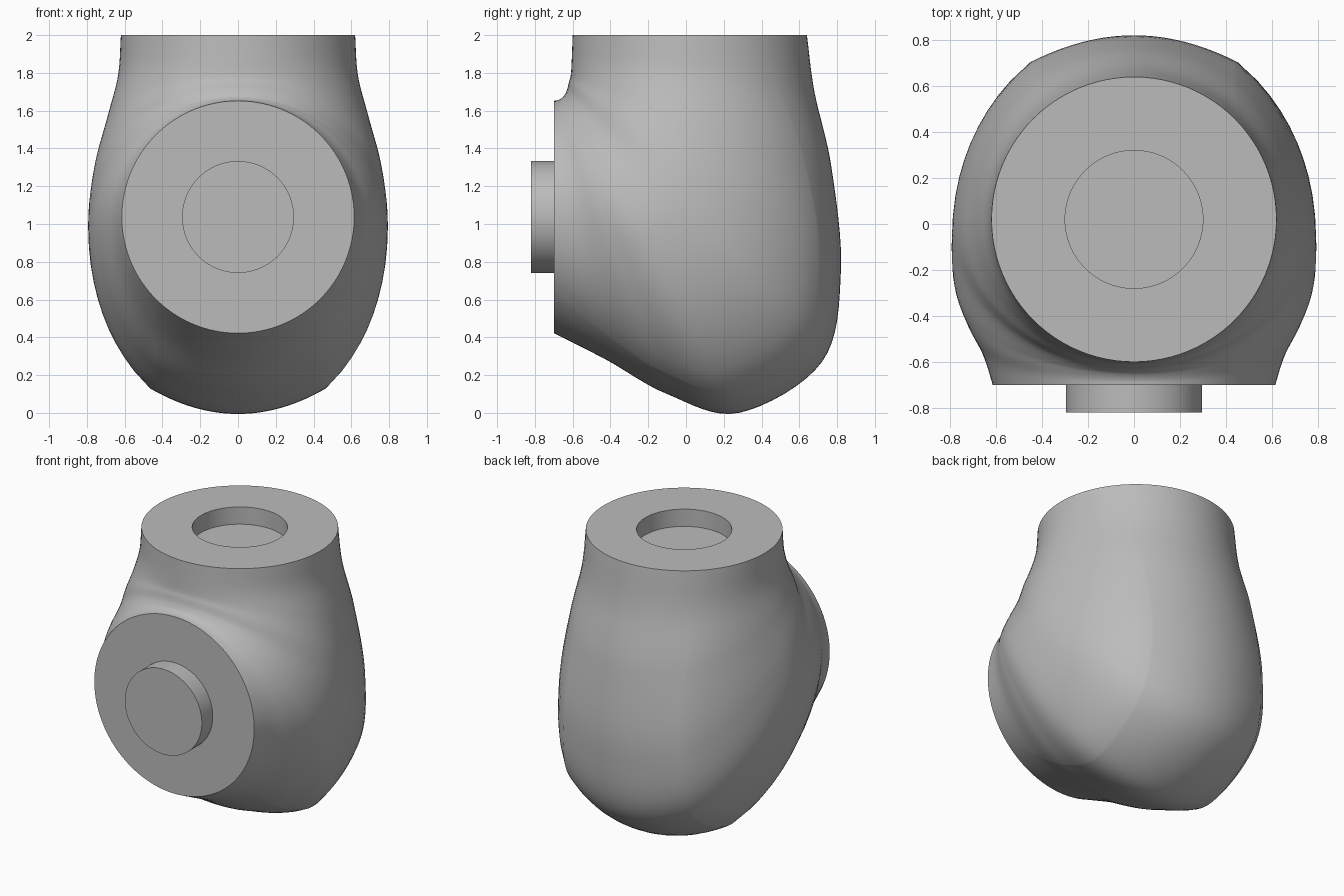
import bpy, bmesh, math
from mathutils import Vector

cube = bpy.data.objects.get("Cube")
if cube:
    bpy.data.objects.remove(cube, do_unlink=True)

grey = bpy.data.materials.new("plain grey")
grey.use_nodes = True
colour = (0.5, 0.5, 0.5, 1)
grey.diffuse_color = colour
grey.node_tree.nodes["Principled BSDF"].inputs["Base Color"].default_value = colour

HALF = 48                      # segments on each half of a section
CREASE = math.radians(129)     # where the flank meets the heel
SOCKET = 0.3
TOP_Y, FRONT_Z = 0.02, 1.037

# Stations of the bend: inner y, z; outer y, z; half width; shape blend
stations = [
    (-0.60, 2.00, 0.64, 2.00, 0.62, 0.0),
    (-0.605, 1.87, 0.68, 1.70, 0.635, 0.3),
    (-0.61, 1.79, 0.77, 1.30, 0.69, 0.7),
    (-0.62, 1.75, 0.82, 0.75, 0.755, 1.0),
    (-0.63, 1.71, 0.72, 0.27, 0.79, 1.0),
    (-0.645, 1.68, 0.28, 0.00, 0.785, 1.0),
    (-0.66, 1.665, -0.10, 0.10, 0.73, 0.95),
    (-0.68, 1.655, -0.42, 0.28, 0.66, 0.65),
    (-0.70, 1.652, -0.70, 0.422, 0.615, 0.0),
]


def smooth_path(points, steps):
    """Catmull-Rom interpolation through points of any dimension."""
    pts = [Vector(p) for p in points]
    pts = [2 * pts[0] - pts[1]] + pts + [2 * pts[-1] - pts[-2]]
    out = []
    for a, b, c, d in zip(pts, pts[1:], pts[2:], pts[3:]):
        for i in range(steps):
            t = i / steps
            out.append(b + 0.5 * t * ((c - a) + t * ((2*a - 5*b + 4*c - d)
                       + t * (3 * (b - c) + d - a))))
    return out + [pts[-2]]


def section_point(angle, blend):
    """Width and depth fractions, from a circle to a heeled oval."""
    cx, cs = math.sin(angle), (1 - math.cos(angle)) / 2
    if angle <= math.pi / 2:
        ox, os = cx, 0.45 * (1 - math.cos(angle))
    elif angle <= CREASE:
        reach = 0.47 * math.cos(angle) / math.cos(CREASE)
        os = 0.45 + reach
        ox = math.sqrt(1 - (reach / 0.585) ** 2)
    else:
        q = math.sin(angle) / math.sin(CREASE)
        ox, os = 0.595 * q, 1 - 0.08 * q * q
    return cx + (ox - cx) * blend, cs + (os - cs) * blend


def finish(bm, name):
    bmesh.ops.recalc_face_normals(bm, faces=bm.faces)
    mesh = bpy.data.meshes.new(name)
    bm.to_mesh(mesh)
    bm.free()
    obj = bpy.data.objects.new(name, mesh)
    bpy.context.collection.objects.link(obj)
    mesh.materials.append(grey)
    bpy.ops.object.select_all(action='DESELECT')
    bpy.context.view_layer.objects.active = obj
    obj.select_set(True)
    bpy.ops.object.shade_smooth_by_angle(angle=math.radians(35))


angles = [math.pi * i / HALF for i in range(HALF + 1)]
# keep one vertex row exactly on the crease
nearest = min(range(HALF + 1), key=lambda i: abs(angles[i] - CREASE))
angles[nearest] = CREASE
around = [(a, 1) for a in angles] + [(a, -1) for a in angles[-2:0:-1]]

# Elbow body, with a recessed socket in the top
bm = bmesh.new()
rings = []
for z in (1.88, 2.0):
    rings.append([bm.verts.new((side * SOCKET * math.sin(a),
                                TOP_Y - SOCKET * math.cos(a), z))
                  for a, side in around])
for iy, iz, oy, oz, width, blend in smooth_path(stations, 8):
    ring = []
    for a, side in around:
        x, s = section_point(a, blend)
        ring.append(bm.verts.new((side * width * x,
                                  iy + (oy - iy) * s, iz + (oz - iz) * s)))
    rings.append(ring)
for lower, upper in zip(rings, rings[1:]):
    for i in range(len(around)):
        j = (i + 1) % len(around)
        bm.faces.new((lower[i], lower[j], upper[j], upper[i]))
bm.faces.new(rings[0])
bm.faces.new(rings[-1])
finish(bm, "elbow_body")

# Round peg on the front plate
bm = bmesh.new()
bmesh.ops.create_cone(bm, cap_ends=True, segments=96, radius1=0.296,
                      radius2=0.296, depth=0.14)
for v in bm.verts:
    x, y, z = v.co
    v.co = (x, z - 0.75, y + FRONT_Z)
finish(bm, "front_peg")
